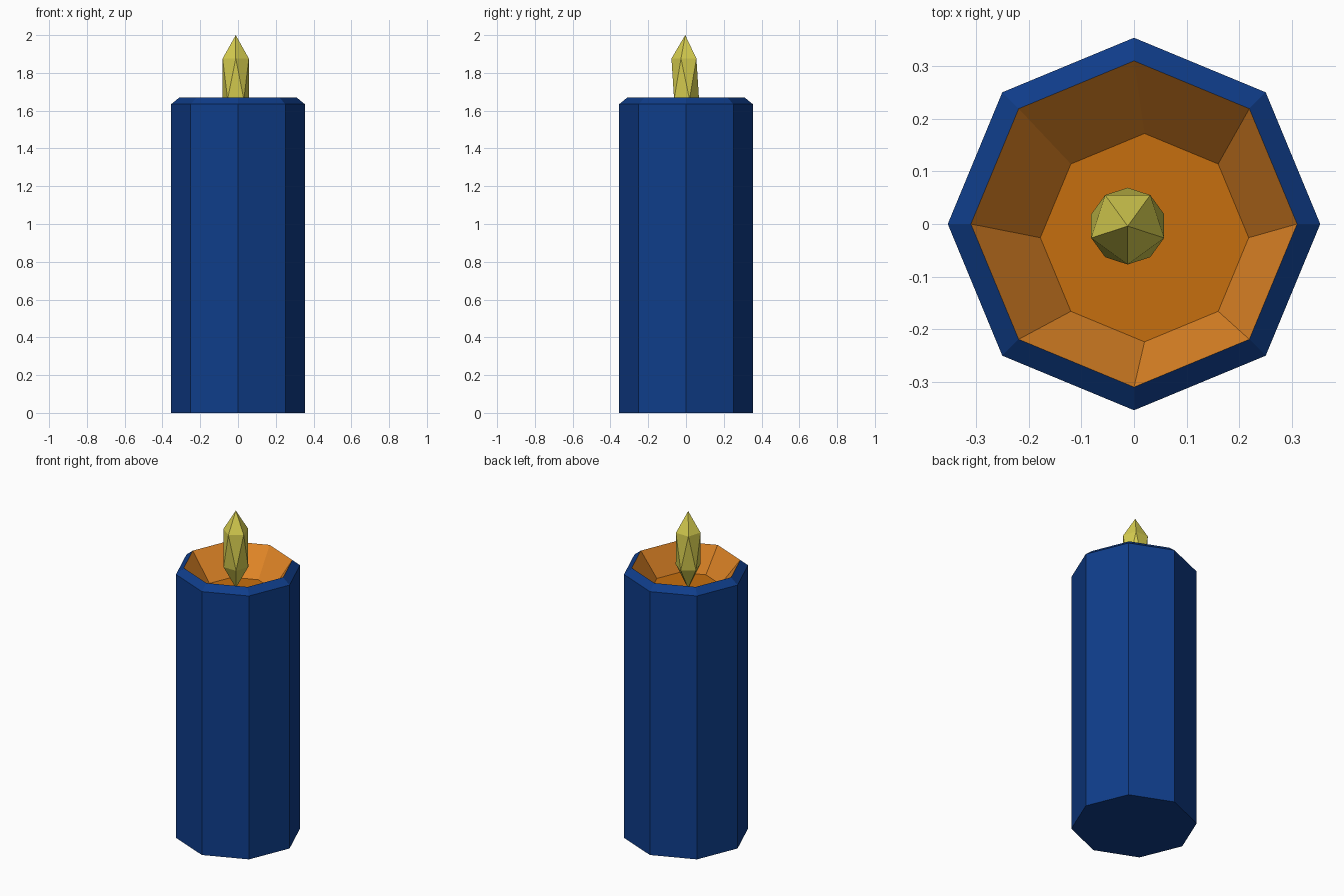
import bpy, bmesh, math

if "Cube" in bpy.data.objects:
    bpy.data.objects.remove(bpy.data.objects["Cube"])


def material(name, rgb):
    def lin(c):
        c /= 255
        return c / 12.92 if c <= 0.04045 else ((c + 0.055) / 1.055) ** 2.4
    m = bpy.data.materials.new(name)
    m.diffuse_color = (*[lin(c) for c in rgb], 1)
    m.use_nodes = True
    m.node_tree.nodes["Principled BSDF"].inputs["Base Color"].default_value = m.diffuse_color
    return m


def loft(name, rings, sides, mats, cap_start=False, cap_end=False):
    """Join rings (cx, cy, z, radius, start angle); radius 0 makes a tip."""
    bm = bmesh.new()
    loops = []
    for cx, cy, z, r, start in rings:
        n = sides if r else 1
        loops.append([bm.verts.new((cx + r * math.cos(math.radians(start + 360 * i / sides)),
                                    cy + r * math.sin(math.radians(start + 360 * i / sides)), z))
                      for i in range(n)])
    for (a, ra), (b, rb) in zip(zip(loops, rings), zip(loops[1:], rings[1:])):
        twisted = len(a) == len(b) and ra[4] != rb[4]
        for i in range(sides):
            j = (i + 1) % sides
            if len(a) == 1:
                bm.faces.new((a[0], b[j], b[i]))
            elif len(b) == 1:
                bm.faces.new((a[i], a[j], b[0]))
            elif twisted:  # triangles between half-step rings
                bm.faces.new((a[i], a[j], b[i]))
                bm.faces.new((a[j], b[j], b[i]))
            else:
                bm.faces.new((a[i], a[j], b[j], b[i]))
    if cap_start:
        bm.faces.new(loops[0][::-1])
    if cap_end:
        f = bm.faces.new(loops[-1])
        f.material_index = len(mats) - 1
    me = bpy.data.meshes.new(name)
    bm.to_mesh(me)
    bm.free()
    for m in mats:
        me.materials.append(m)
    ob = bpy.data.objects.new(name, me)
    bpy.context.collection.objects.link(ob)
    return ob


blue = material("blue wax", (15, 61, 138))
orange = material("orange melted wax", (224, 133, 38))
deep_orange = material("deep orange pool", (198, 110, 14))
yellow = material("flame yellow", (215, 206, 80))

R, RIM, TOP = 0.354, 0.31, 1.67

# Octagonal candle body with chamfered rim
loft("candle_body", [(0, 0, 0, R, 0), (0, 0, 1.634, R, 0), (0, 0, TOP, RIM, 0)],
     8, [blue], cap_start=True)

# Off-centre melted hollow with a flat pool
loft("melted_hollow", [(0, 0, TOP, RIM, 0), (0.02, -0.026, 1.512, 0.198, 0)],
     8, [orange, deep_orange], cap_end=True)

# Faceted flame: stretched icosahedron
fx, fy, fr = -0.012, -0.004, 0.073
loft("flame", [(fx, fy, 1.52, 0, 0), (fx, fy, 1.66, fr, 18),
               (fx, fy, 1.876, fr, 54), (fx, fy, 2.0, 0, 0)], 5, [yellow])
